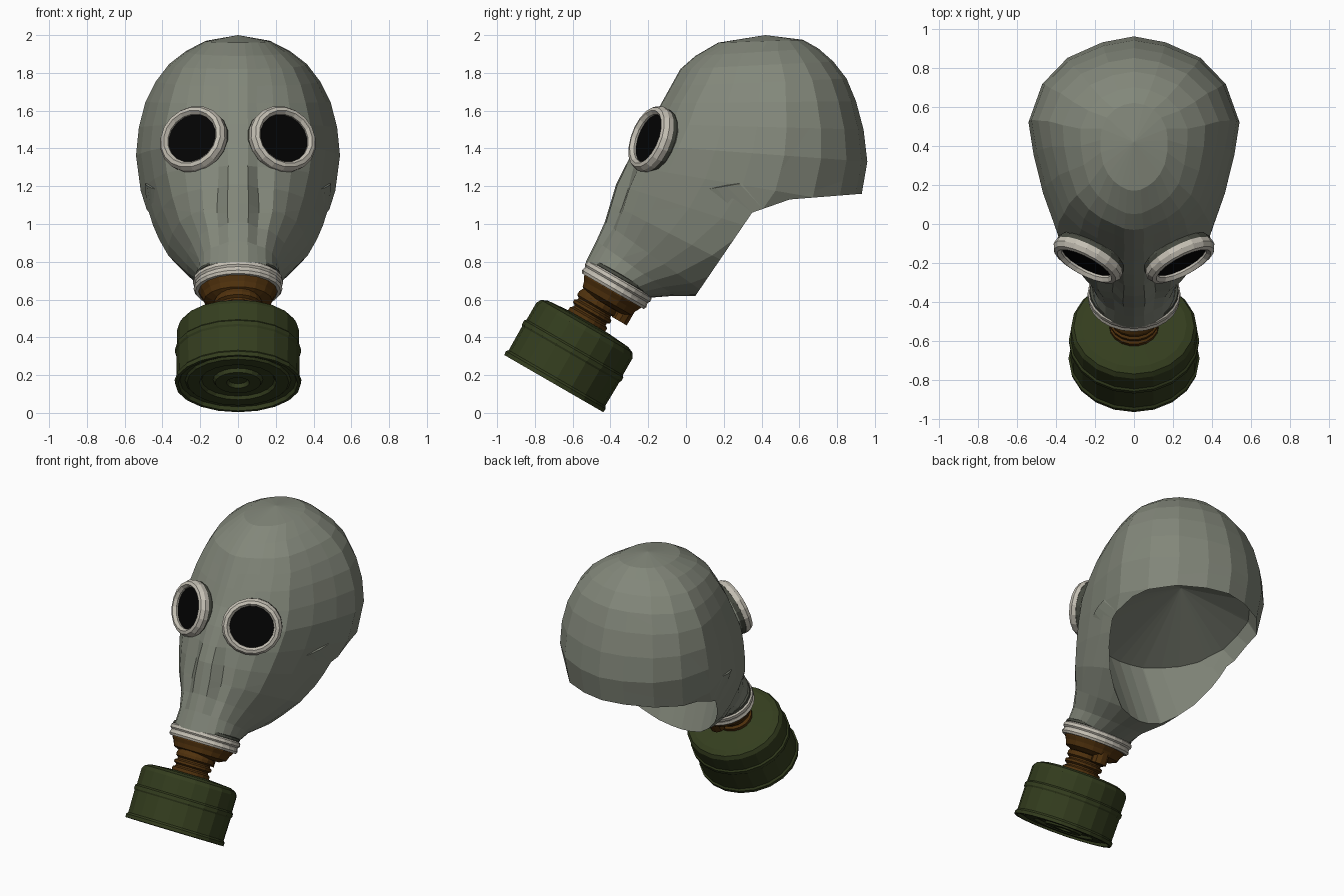
import bpy, bmesh, math
from mathutils import Vector, Matrix

if "Cube" in bpy.data.objects:
    bpy.data.objects.remove(bpy.data.objects["Cube"])


def material(name, rgb):
    m = bpy.data.materials.new(name)
    m.diffuse_color = (*rgb, 1)
    m.use_nodes = True
    m.node_tree.nodes["Principled BSDF"].inputs["Base Color"].default_value = m.diffuse_color
    return m


RUBBER = material("grey rubber", (0.225, 0.243, 0.195))
METAL = material("pale metal", (0.55, 0.52, 0.45))
GREEN = material("olive paint", (0.034, 0.047, 0.013))
BROWN = material("brown fitting", (0.08, 0.031, 0.004))
BLACK = material("black glass", (0.001, 0.001, 0.001))
DARK = material("dark seam", (0.06, 0.065, 0.05))


def finish(name, bm, mat):
    bmesh.ops.remove_doubles(bm, verts=bm.verts, dist=1e-4)
    bmesh.ops.recalc_face_normals(bm, faces=bm.faces)
    me = bpy.data.meshes.new(name)
    bm.to_mesh(me)
    bm.free()
    me.materials.append(mat)
    ob = bpy.data.objects.new(name, me)
    bpy.context.collection.objects.link(ob)
    return ob


def skin(bm, rows, closed):
    vs = [[bm.verts.new(p) for p in r] for r in rows]
    n = len(rows[0])
    for a, b in zip(vs, vs[1:]):
        for j in range(n if closed else n - 1):
            k = (j + 1) % n
            bm.faces.new((a[j], a[k], b[k], b[j]))


def lathe(name, profile, sides, matrix, mat):
    bm = bmesh.new()
    rows = [[matrix @ Vector((r * math.cos(2 * math.pi * i / sides),
                              r * math.sin(2 * math.pi * i / sides), h))
             for i in range(sides)] for r, h in profile]
    skin(bm, rows, True)
    bmesh.ops.remove_doubles(bm, verts=bm.verts, dist=1e-4)
    bmesh.ops.dissolve_degenerate(bm, dist=1e-5, edges=bm.edges)
    return finish(name, bm, mat)


# Hood: sections from muzzle to crown: front y,z / back y,z / half width / roundness blend / groove
SECTIONS = [
    (-0.53, 0.80, -0.19, 0.61, 0.21, 0.0, 0),
    (-0.475, 0.91, -0.06, 0.62, 0.225, 0.2, 0.02),
    (-0.43, 1.01, 0.12, 0.62, 0.285, 0.45, 0.035),
    (-0.40, 1.11, 0.40, 0.70, 0.385, 0.7, 0.035),
    (-0.37, 1.21, 0.72, 0.86, 0.46, 0.9, 0.03),
    (-0.32, 1.31, 0.92, 1.10, 0.515, 1.0, 0.01),
    (-0.26, 1.42, 0.96, 1.33, 0.54, 1.0, 0),
    (-0.19, 1.53, 0.94, 1.50, 0.525, 1.0, 0),
    (-0.13, 1.64, 0.90, 1.65, 0.49, 1.0, 0),
    (-0.08, 1.73, 0.85, 1.77, 0.44, 0.9, 0),
    (-0.03, 1.82, 0.78, 1.86, 0.375, 0.8, 0),
    (0.05, 1.89, 0.70, 1.93, 0.285, 0.7, 0),
    (0.17, 1.96, 0.62, 1.975, 0.18, 0.4, 0),
    (0.42, 2.0, 0.42, 2.0, 0.0, 0.0, 0),
]
HEAD = [(0, 0), (.005, .1), (.025, .2), (.055, .38), (.1, .55), (.18, .73), (.34, .86),
        (.5, .95), (.64, 1), (.8, .87), (.91, .63), (.975, .3), (1, 0)]


def section(fy, fz, by, bz, w, blend, groove):
    half, n = [], len(HEAD) - 1
    for j, (hs, hx) in enumerate(HEAD):
        a = math.pi * j / n
        s = blend * hs + (1 - blend) * (1 - math.cos(a)) / 2
        x = blend * hx + (1 - blend) * math.sin(a)
        if j == 2:
            s += groove
        half.append((x * w, fy + (by - fy) * s, fz + (bz - fz) * s))
    return half + [(-x, y, z) for x, y, z in half[-2:0:-1]]


bm = bmesh.new()
skin(bm, [section(*s) for s in SECTIONS], True)
bmesh.ops.remove_doubles(bm, verts=bm.verts, dist=1e-4)
# Neck opening: trim by three planes seen from the side
CUTS = [((0.05, 0.62), (0.35, 1.06)), ((0.35, 1.06), (0.55, 1.13)), ((0.55, 1.13), (0.93, 1.16))]
planes = [(Vector((0, a[0], a[1])), Vector((0, b[1] - a[1], a[0] - b[0])).normalized())
          for a, b in CUTS]
for co, no in planes:
    bmesh.ops.bisect_plane(bm, geom=bm.verts[:] + bm.edges[:] + bm.faces[:],
                           dist=1e-5, plane_co=co, plane_no=no)
gone = [f for f in bm.faces
        if all((f.calc_center_median() - co).dot(no) > 0 for co, no in planes)]
bmesh.ops.delete(bm, geom=gone, context='FACES')

# Inner lining: a deep wall up from the rim, then a fan closing to a point in the head
rim = [e for e in bm.edges if e.is_boundary and (e.verts[0].co.y + e.verts[1].co.y) / 2 > 0]
for step in range(2):
    new = bmesh.ops.extrude_edge_only(bm, edges=rim)["geom"]
    rim = [g for g in new if isinstance(g, bmesh.types.BMEdge) and g.is_boundary]
    for v in [g for g in new if isinstance(g, bmesh.types.BMVert)]:
        if step == 0:
            t = (v.co.y - 0.05) / 0.88
            v.co = Vector((v.co.x * (1.05 - 0.09 * t), v.co.y - 0.19 + 0.16 * t, 1.14 + 0.18 * t))
        else:
            v.co = Vector((0, 0.46, 1.41))
bmesh.ops.remove_doubles(bm, verts=bm.verts, dist=1e-4)
bmesh.ops.dissolve_degenerate(bm, dist=1e-5, edges=bm.edges)
finish("hood", bm, RUBBER)

# Goggles: socket, metal rim and glass on both sides
for side, label in ((1, "right"), (-1, "left")):
    normal = Vector((0.45 * side, -0.85, 0.32))
    eye = (Matrix.Translation((0.237 * side, -0.183, 1.45))
           @ normal.to_track_quat('Z', 'Y').to_matrix().to_4x4()
           @ Matrix.Diagonal((1.06, 1.0, 1, 1)))
    lathe("eye_socket_" + label, [(.172, -.02), (.165, -.06), (.17, -.10)], 18, eye, RUBBER)
    lathe("eye_seam_" + label, [(.172, -.05), (.178, -.04), (.178, -.015), (.17, -.01)], 18, eye, DARK)
    lathe("eye_rim_" + label, [(.135, -.02), (.133, .02), (.148, .038), (.168, .032),
                               (.182, .008), (.180, -.02), (.135, -.02)], 18, eye, METAL)
    lathe("eye_glass_" + label, [(0, .008), (.136, .008)], 18, eye, BLACK)

# Filter assembly, all turned about one tilted axis, slightly wide in x
AXIS = (Matrix.Translation((0, -0.70, 0.155)) @ Matrix.Rotation(math.radians(-30), 4, 'X')
        @ Matrix.Diagonal((1.1, 1, 1, 1)))
NECK = AXIS @ Matrix.Translation((0, 0.026, 0)) @ Matrix.Diagonal((1, 0.92, 1, 1))
lathe("filter_canister", [
    (0, .025), (.045, .025), (.055, .005), (.11, .005), (.12, .025), (.175, .025), (.185, .008),
    (.245, .008), (.255, .02), (.28, .02), (.288, 0), (.303, 0), (.305, .022), (.295, .034),
    (.297, .18), (.303, .19), (.303, .212), (.294, .222), (.294, .325), (.28, .35),
    (.245, .365), (.12, .375), (0, .375)], 20, AXIS, GREEN)
lathe("threaded_neck", [
    (.115, .36), (.115, .395), (.10, .405), (.10, .415), (.115, .425), (.115, .44), (.10, .45),
    (.10, .46), (.115, .47), (.115, .49), (.10, .52)], 18,
    AXIS @ Matrix.Translation((0, -0.015, 0)), BROWN)
lathe("neck_cup", [(0, .495), (.125, .50), (.165, .52), (.175, .55), (.19, .575), (.19, .62),
                   (0, .62)], 18, NECK, BROWN)
lathe("valve_stub", [(0, .46), (.048, .46), (.048, .55), (0, .55)], 10,
      AXIS @ Matrix.Translation((0, .135, 0)), BROWN)
lathe("muzzle_collar", [
    (.185, .58), (.205, .58), (.214, .595), (.208, .61), (.208, .62), (.217, .63),
    (.215, .65), (.200, .663), (.185, .655)], 24, NECK, METAL)
lathe("collar_seam", [(.195, .65), (.208, .66), (.205, .676), (.19, .68)], 24, NECK, DARK)
